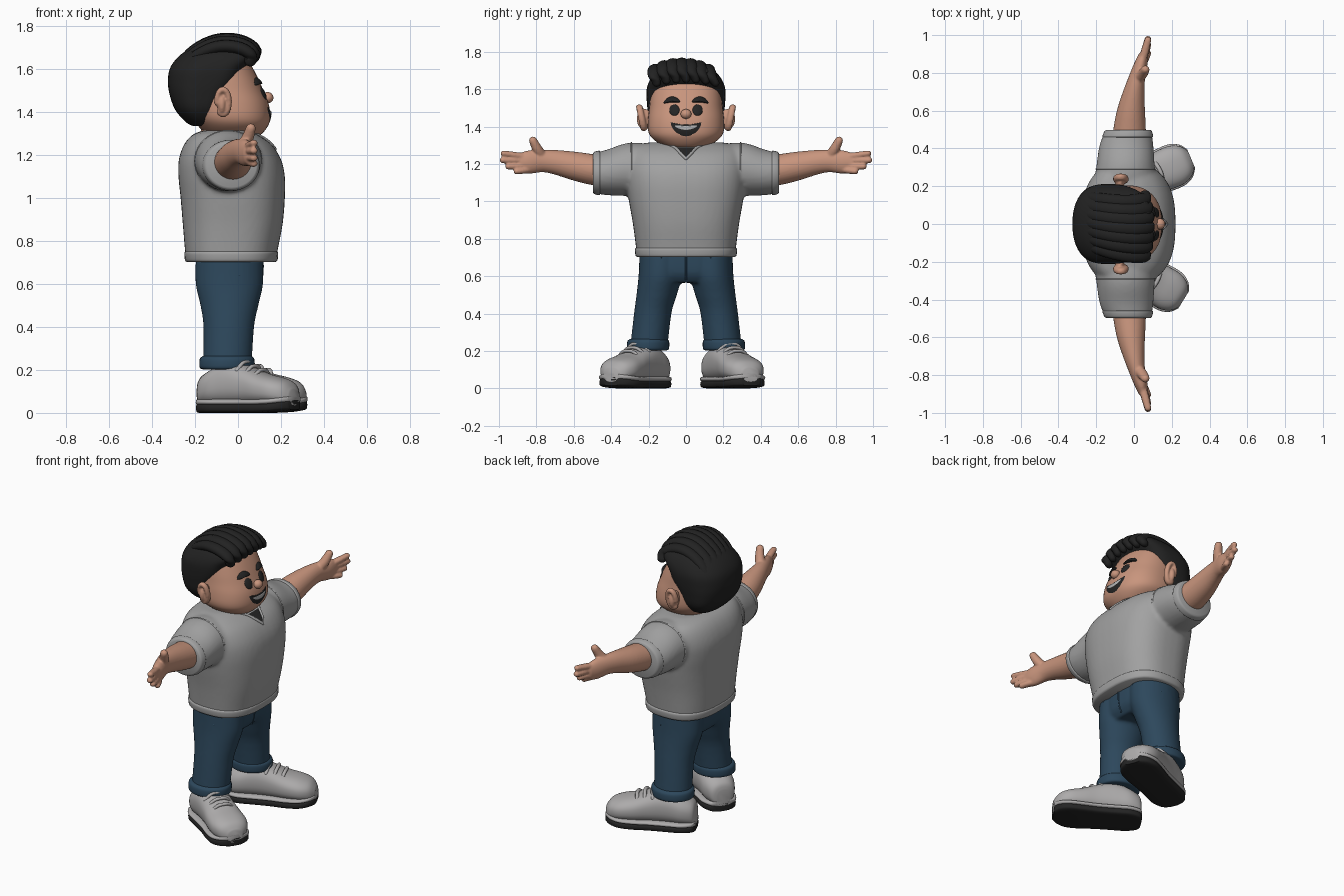
import bpy, bmesh, math
from mathutils import Vector

if "Cube" in bpy.data.objects:
    bpy.data.objects.remove(bpy.data.objects["Cube"])

X, Y, Z = Vector((1, 0, 0)), Vector((0, 1, 0)), Vector((0, 0, 1))


def material(name, r, g, b):
    m = bpy.data.materials.new(name)
    m.diffuse_color = (r, g, b, 1)
    m.use_nodes = True
    m.node_tree.nodes["Principled BSDF"].inputs["Base Color"].default_value = m.diffuse_color
    return m


SKIN = material("skin", .58, .30, .205)
SHIRT = material("shirt grey", .36, .36, .36)
SHOE = material("shoe grey", .42, .41, .41)
DENIM = material("denim blue", .026, .064, .107)
HAIR = material("hair black", .016, .016, .016)
DARK = material("dark rubber", .018, .018, .018)
TEETH = material("teeth", .45, .45, .45)


def resample(rows, steps):
    """Smooth curve through rows of numbers."""
    out = []
    for i in range(len(rows) - 1):
        p = [rows[max(0, min(len(rows) - 1, i + k))] for k in (-1, 0, 1, 2)]
        for k in range(steps):
            t = k / steps
            out.append([.5 * (2 * b + (c - a) * t + (2 * a - 5 * b + 4 * c - d) * t * t
                              + (3 * b - a - 3 * c + d) * t ** 3) for a, b, c, d in zip(*p)])
    return out + [list(rows[-1])]


def tube(bm, rows, up=Z, axis=None, sides=32, n=(2, 2), steps=4, rounded=False):
    """Loft of super-ellipses, rows are x, y, z, side radius, up radius."""
    rows = resample(rows, steps)
    rings = []
    for i, r in enumerate(rows):
        t = axis or (Vector(rows[min(i + 1, len(rows) - 1)][:3]) - Vector(rows[max(i - 1, 0)][:3])).normalized()
        rings.append((Vector(r[:3]), t, max(r[3], .001), max(r[4], .001)))
    if rounded:
        for end, sgn in ((0, -1), (-1, 1)):
            c, t, a, b = rings[end]
            extra = [(c + t * sgn * min(a, b) * math.sin(f), t, a * math.cos(f), b * math.cos(f))
                     for f in (.4, .8, 1.15, 1.45)]
            rings = extra[::-1] + rings if sgn < 0 else rings + extra
    loops = []
    for c, t, a, b in rings:
        side = t.cross(up).normalized()
        top = side.cross(t)
        loop = []
        for k in range(sides):
            u, v = math.cos(2 * math.pi * k / sides), math.sin(2 * math.pi * k / sides)
            e = 2 / (n[0] if u > 0 else n[1])
            loop.append(bm.verts.new(c + side * a * math.copysign(abs(u) ** e, u)
                                     + top * b * math.copysign(abs(v) ** e, v)))
        loops.append(loop)
    for p, q in zip(loops, loops[1:]):
        for k in range(sides):
            bm.faces.new((p[k], p[k - 1], q[k - 1], q[k]))
    bm.faces.new(loops[0])
    bm.faces.new(loops[-1])


def finish(bm, name, mat, voxel=0, smooth=4, angle=50):
    bmesh.ops.recalc_face_normals(bm, faces=bm.faces)
    mesh = bpy.data.meshes.new(name)
    bm.to_mesh(mesh)
    bm.free()
    ob = bpy.data.objects.new(name, mesh)
    bpy.context.collection.objects.link(ob)
    mesh.materials.append(mat)
    for p in mesh.polygons:
        p.use_smooth = True
    if voxel:
        m = ob.modifiers.new("blend", 'REMESH')
        m.mode, m.voxel_size, m.use_smooth_shade = 'VOXEL', voxel, True
        s = ob.modifiers.new("soften", 'SMOOTH')
        s.factor, s.iterations = .5, smooth
    else:
        bpy.ops.object.select_all(action='DESELECT')
        ob.select_set(True)
        bpy.context.view_layer.objects.active = ob
        bpy.ops.object.shade_smooth_by_angle(angle=math.radians(angle))
    return ob


def part(name, mat, rows, voxel=0, **kw):
    bm = bmesh.new()
    tube(bm, rows, **kw)
    return finish(bm, name, mat, voxel)


def upright(rings):
    """Rings of z, back x, front x, half width."""
    return [((a + b) / 2, 0, z, (b - a) / 2, w) for z, a, b, w in rings]


def surface_x(rings, n, y, z):
    for p, q in zip(rings, rings[1:]):
        if p[0] <= z <= q[0]:
            t = (z - p[0]) / (q[0] - p[0])
            a, b, w = [p[k] + (q[k] - p[k]) * t for k in (1, 2, 3)]
            return (a + b) / 2 + (b - a) / 2 * max(0, 1 - abs(y / w) ** n) ** (1 / n)


def patch(name, mat, rings, n, outline, lift, bulge):
    """Shallow domed plate laid on the front of a loft."""
    bm = bmesh.new()
    cy, cz = [sum(p[k] for p in outline) / len(outline) for k in (0, 1)]
    prev = None
    for f in (1, .93, .8, .6, .35, .02):
        loop = []
        for y, z in outline:
            y, z = cy + (y - cy) * f, cz + (z - cz) * f
            loop.append(bm.verts.new((surface_x(rings, n, y, z) + lift + bulge * math.sqrt(1 - f * f), y, z)))
        if prev:
            for k in range(len(loop)):
                bm.faces.new((prev[k - 1], prev[k], loop[k], loop[k - 1]))
        prev = loop
    bm.faces.new(prev)
    finish(bm, name, mat)


def ball(bm, loc, size):
    made = bmesh.ops.create_uvsphere(bm, u_segments=24, v_segments=16, radius=1)['verts']
    for v in made:
        v.co = Vector(loc) + Vector(a * b for a, b in zip(v.co, size))


ARC = [2 * math.pi * k / 32 for k in range(32)]

# Head and neck
head = [(1.275, -.10, .07, .08), (1.30, -.15, .112, .13), (1.34, -.19, .142, .183), (1.38, -.22, .15, .203),
        (1.44, -.24, .142, .203), (1.50, -.25, .118, .196), (1.56, -.25, .092, .19), (1.62, -.24, .06, .178),
        (1.68, -.19, .02, .13), (1.70, -.14, -.03, .07)]
part("head", SKIN, upright(head), up=Y, axis=Z, sides=48, n=(2.3, 2.3))
part("neck", SKIN, [(-.06, 0, 1.22, .13, .13), (-.05, 0, 1.33, .12, .13)], up=Y, axis=Z)
bm = bmesh.new()
ball(bm, (.138, 0, 1.467), (.027, .029, .026))
finish(bm, "nose", SKIN)

# Face details
for s in (1, -1):
    patch("eye", DARK, head, 2.3, [(s * .062 + .027 * math.cos(t), 1.488 + .03 * math.sin(t)) for t in ARC], .001, .008)
    patch("eyebrow", HAIR, head, 2.3, [(s * (.076 + .045 * math.cos(t)), 1.545 + .016 * math.sin(t)
                                       - .014 * math.cos(t) ** 2 - .003 * math.cos(t)) for t in ARC], -.003, .02)
    bm = bmesh.new()
    ball(bm, (-.075, s * .222, 1.44), (.024, .042, .055))
    rim = [(-.07 + .028 * math.cos(t), s * (.238 + .012 * math.sin(t)), 1.447 + .058 * math.sin(t), .014, .018)
           for t in [-2.2 + .45 * k for k in range(13)]]
    tube(bm, rim, up=Y, sides=12, rounded=True)
    finish(bm, "ear", SKIN, .006, 3)
patch("mouth", DARK, head, 2.3, [(.082 * math.cos(t), 1.402 + .02 * math.cos(t) ** 2
                                 + (.008 if math.sin(t) > 0 else .054) * math.sin(t)) for t in ARC], .002, .003)
patch("teeth", TEETH, head, 2.3, [(.06 * math.cos(t), 1.393 + .011 * math.cos(t) ** 2
                                  + .011 * math.sin(t)) for t in ARC], .006, .002)

# Hair cap and swept-back strands
cap = [(1.335, -.21, -.12, .09), (1.355, -.245, -.09, .145), (1.41, -.292, -.08, .19), (1.48, -.318, -.045, .204),
       (1.54, -.326, .0, .21), (1.60, -.318, .03, .21), (1.65, -.285, .075, .192), (1.69, -.235, .09, .16),
       (1.72, -.18, .07, .11), (1.735, -.12, .02, .05)]
part("hair_cap", HAIR, upright(cap), up=Y, axis=Z, sides=48, n=(2.3, 3.6))
for i in range(7):
    y = -.15 + .05 * i
    f = math.sqrt(1 - (y / .25) ** 2)
    path = [(.075, 1.655, .026), (.072, 1.70, .034), (.0, 1.735, .036), (-.1, 1.735, .036),
            (-.2, 1.69, .034), (-.265, 1.62, .028), (-.295, 1.54, .014)]
    part("hair_strand", HAIR, [(-.09 + (x + .09) * (.45 + .55 * f), y * (1.05 - .05 * k) - .025 * math.sin(k * .8),
                                1.5 + (z - 1.5) * (.3 + .7 * f), r * 1.05, r * .8)
                               for k, (x, z, r) in enumerate(path)], sides=16, rounded=True)

# Shirt body with sleeves
body = [(.705, -.24, .175, .262), (.76, -.247, .185, .268), (.88, -.257, .208, .284), (1.0, -.267, .218, .305),
        (1.1, -.277, .218, .32), (1.18, -.275, .20, .325), (1.25, -.25, .155, .315), (1.295, -.21, .09, .28),
        (1.315, -.16, .04, .2)]
bm = bmesh.new()
tube(bm, upright(body), up=Y, axis=Z, sides=48, n=(2.6, 2.6))
for s in (1, -1):
    tube(bm, [(-.05, s * .15, 1.17, .17, .13), (-.045, s * .3, 1.172, .155, .142), (-.04, s * .42, 1.155, .142, .122),
              (-.03, s * .49, 1.152, .122, .108)], axis=Y * s, sides=40)
finish(bm, "shirt", SHIRT, .011, 6)
part("shirt_hem", SHIRT, upright([(.703, -.24, .176, .262), (.712, -.247, .184, .27), (.742, -.25, .187, .273),
                                  (.752, -.244, .182, .266)]), up=Y, axis=Z, sides=48, n=(2.6, 2.6))
for s in (1, -1):
    part("sleeve_hem", SHIRT, [(-.034, s * .458, 1.152, .128, .112), (-.033, s * .464, 1.152, .134, .119),
                               (-.031, s * .49, 1.152, .126, .113), (-.03, s * .498, 1.152, .116, .102)],
         axis=Y * s, sides=40)
    # Armhole seam
    part("armhole_seam", SHIRT, [(-.045, s * .285, 1.172, .152, .138), (-.045, s * .292, 1.172, .159, .145),
                                 (-.045, s * .30, 1.172, .152, .138)], axis=Y * s, sides=40)
# V collar opening
patch("collar_opening", DARK, body, 2.6, [(-.05 + .0125 * k, 1.288) for k in range(8)]
      + [(.05 - .01 * k, 1.288 - .011 * k) for k in range(6)] + [(-.01 * k, 1.233 + .011 * k) for k in range(1, 5)], .006, .003)
for s in (1, -1):
    part("collar_edge", SHIRT, [(surface_x(body, 2.6, y, z) + .003, s * y, z, .008, .008)
                                for y, z in ((0, 1.228), (.03, 1.258), (.058, 1.287), (.1, 1.305))],
         up=X, sides=12, rounded=True)

# Arms and hands
for s in (1, -1):
    bm = bmesh.new()
    arm = [(-.025, .42, 1.162, .088, .083), (-.023, .5, 1.17, .086, .082), (-.015, .6, 1.19, .074, .076),
           (.0, .7, 1.21, .056, .065), (.015, .77, 1.216, .044, .06), (.035, .84, 1.21, .036, .062),
           (.046, .885, 1.207, .026, .052)]
    tube(bm, [(x, s * y, z, a, b) for x, y, z, a, b in arm], rounded=True)
    fingers = [(.87, 1.24, .975, 1.256), (.87, 1.218, .98, 1.22), (.86, 1.19, .95, 1.186), (.85, 1.168, .905, 1.16)]
    for y0, z0, y1, z1 in fingers:
        tube(bm, [(.045, s * y0, z0, .021, .018), (.06, s * (y0 + y1) / 2, (z0 + z1) / 2, .021, .0175),
                  (.074, s * y1, z1, .018, .016)], sides=16, rounded=True)
    tube(bm, [(.02, s * .77, 1.24, .03, .03), (.045, s * .795, 1.28, .028, .027), (.06, s * .818, 1.325, .023, .022)],
         up=Y, sides=16, rounded=True)
    finish(bm, "arm", SKIN, .006, 3)

# Jeans with rolled cuffs
bm = bmesh.new()
tube(bm, [(-.04, 0, .565, .12, .2), (-.04, 0, .62, .152, .24), (-.04, 0, .74, .155, .245)], up=Y, axis=Z, n=(2.5, 2.5))
for s in (1, -1):
    tube(bm, [(-.05, s * .2, .21, .113, .1), (-.043, s * .178, .4, .118, .1), (-.04, s * .157, .5, .135, .108),
              (-.04, s * .138, .6, .157, .116), (-.04, s * .13, .72, .157, .118)], up=Y, axis=Z)
finish(bm, "jeans", DENIM, .01, 5)
for s in (1, -1):
    part("jeans_cuff", DENIM, [(-.052, s * .203, .203, .112, .1), (-.052, s * .203, .212, .127, .112),
                               (-.051, s * .202, .25, .127, .112), (-.05, s * .2, .264, .114, .1)], up=Y, axis=Z)
    # Pocket edge seam
    part("pocket_seam", DENIM, [(x, s * y, z, .006, .006) for x, y, z in
                                ((.113, .13, .70), (.10, .165, .665), (.06, .215, .645), (.0, .243, .64))], sides=10)
part("fly_seam", DENIM, [(.115, .0, .71, .005, .005), (.113, .0, .64, .005, .005), (.095, .0, .58, .005, .005)],
     up=X, sides=10)

# Shoes
profile = [(-.103, .04, .13), (-.088, .072, .17), (-.03, .096, .205), (.04, .098, .235), (.10, .098, .238),
           (.17, .1, .215), (.25, .108, .185), (.33, .108, .166), (.385, .084, .145), (.415, .045, .11)]
for y, angle, scale in ((.185, 22.8, 1), (-.19, -31.6, .97)):
    d = Vector((math.cos(math.radians(angle)), math.sin(math.radians(angle)), 0))
    side = d.cross(Z)

    def at(u, z, v=0):
        return (*(Vector((-.08, y, z)) + d * u * scale + side * v),)

    def lift(u):
        return .015 * max(0, (u - .25) / .165) ** 2

    part("shoe_upper", SHOE, [at(u, (h + .035) / 2) + (w, (h - .035) / 2) for u, w, h in profile],
         axis=d, n=(2.4, 2.4), sides=40)
    part("shoe_midsole", SHOE, [at(u, .05 + lift(u)) + (w + .009, .016) for u, w, h in profile], axis=d, n=(3, 3))
    part("shoe_sole", DARK, [at(u, .0225 + lift(u)) + (w + .006, .0225) for u, w, h in profile], axis=d, n=(4, 4))
    part("shoe_tongue", SHOE, [at(.13, .20) + (.05, .025), at(.12, .235) + (.05, .024), at(.105, .258) + (.045, .018)],
         up=d, rounded=True, sides=20)
    for u, z in ((.145, .232), (.19, .212), (.235, .194)):
        part("shoe_lace", SHOE, [at(u - .01, z - .035, -.072) + (.011, .009), at(u, z, -.035) + (.011, .009),
                                 at(u + .004, z + .006) + (.011, .009), at(u, z, .035) + (.011, .009),
                                 at(u - .01, z - .035, .072) + (.011, .009)], sides=10, rounded=True)
